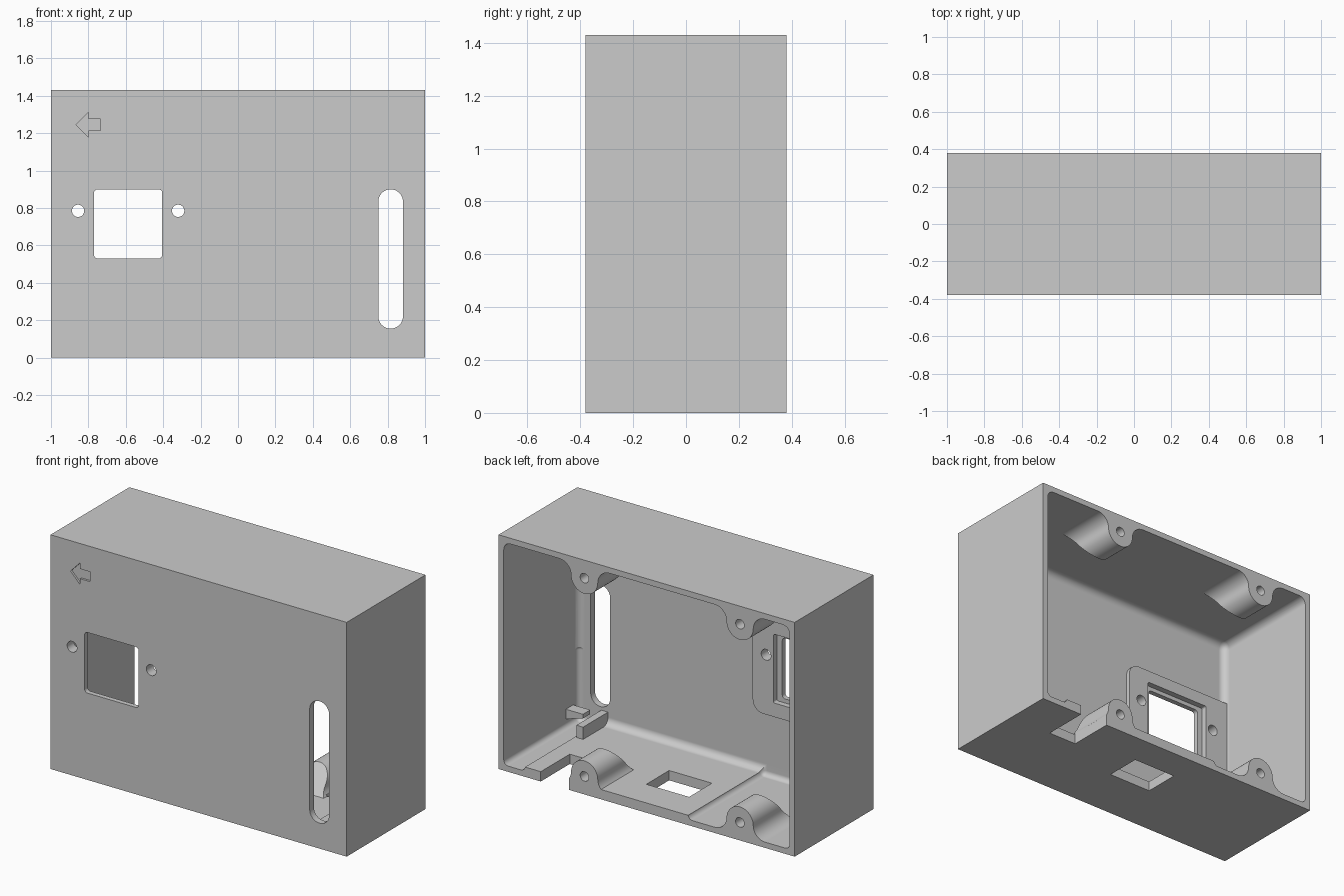
import bpy, bmesh, math

cube = bpy.data.objects.get("Cube")
if cube:
    bpy.data.objects.remove(cube, do_unlink=True)

HX, HY, H, WALL = 1.0, 0.38, 1.43, 0.035

grey = bpy.data.materials.new("light_grey_plastic")
grey.use_nodes = True
grey.diffuse_color = (0.6, 0.6, 0.6, 1)
grey.node_tree.nodes["Principled BSDF"].inputs["Base Color"].default_value = (0.6, 0.6, 0.6, 1)


def finish(name, bm):
    bmesh.ops.recalc_face_normals(bm, faces=bm.faces)
    me = bpy.data.meshes.new(name)
    bm.to_mesh(me)
    bm.free()
    me.materials.append(grey)
    ob = bpy.data.objects.new(name, me)
    bpy.context.collection.objects.link(ob)
    return ob


def box(name, x0, x1, y0, y1, z0, z1, bevel=0):
    bm = bmesh.new()
    bmesh.ops.create_cube(bm, size=1)
    for v in bm.verts:
        v.co = (x1 if v.co.x > 0 else x0, y1 if v.co.y > 0 else y0, z1 if v.co.z > 0 else z0)
    if bevel:
        bmesh.ops.bevel(bm, geom=bm.edges[:], offset=bevel, segments=5, profile=0.5, affect='EDGES')
    return finish(name, bm)


def prism(name, pts, front, back):
    """Extrude an x-z outline along y; front may be a function of z."""
    bm = bmesh.new()
    f = front if callable(front) else (lambda z: front)
    a = [bm.verts.new((x, f(z), z)) for x, z in pts]
    b = [bm.verts.new((x, back, z)) for x, z in pts]
    bm.faces.new(a)
    bm.faces.new(b[::-1])
    n = len(pts)
    for i in range(n):
        bm.faces.new((a[i], b[i], b[(i + 1) % n], a[(i + 1) % n]))
    return finish(name, bm)


def arc(cx, cz, r, a0, a1, n):
    return [(cx + r * math.cos(math.radians(a0 + (a1 - a0) * i / n)),
             cz + r * math.sin(math.radians(a0 + (a1 - a0) * i / n))) for i in range(n + 1)]


def rounded(x0, x1, z0, z1, r, square_left=False):
    """Rounded rectangle outline, optionally with square corners at x0."""
    pts = arc(x1 - r, z0 + r, r, -90, 0, 8) + arc(x1 - r, z1 - r, r, 0, 90, 8)
    if square_left:
        return pts + [(x0, z1), (x0, z0)]
    return pts + arc(x0 + r, z1 - r, r, 90, 180, 8) + arc(x0 + r, z0 + r, r, 180, 270, 8)


def circle(x, z, r):
    return arc(x, z, r, 0, 360, 32)[:-1]


def combine(target, tool, operation):
    mod = target.modifiers.new(operation, 'BOOLEAN')
    mod.operation, mod.solver, mod.object = operation, 'EXACT', tool
    bpy.ops.object.select_all(action='DESELECT')
    target.select_set(True)
    bpy.context.view_layer.objects.active = target
    bpy.ops.object.modifier_apply(modifier=mod.name)
    bpy.data.objects.remove(tool, do_unlink=True)


def add(tool):
    combine(case, tool, 'UNION')


def cut(tool):
    combine(case, tool, 'DIFFERENCE')


# Shell, open at the back, with a raised middle floor
case = box("enclosure", -HX, HX, -HY, HY, 0, H)
inner = HX - WALL
front_in = -HY + 0.04
cut(box("cavity", -inner, inner, front_in, HY + 0.3, 0.06, H - WALL, 0.045))
for x0, x1 in ((-inner, -0.28), (0.82, inner)):
    cut(box("low_floor", x0, x1, front_in, HY + 0.3, WALL, 0.5, 0.03))

# Raised pad behind the window
add(prism("window_pad", rounded(-0.985, -0.23, 0.42, 1.0, 0.07, True), -HY + 0.02, -HY + 0.065))

# Retaining rib and wedge in the front left corner
add(box("retaining_rib", 0.765, 0.81, front_in - 0.02, -0.10, 0.04, 0.135))
add(prism("retaining_wedge", [(0.985, 0.08), (0.985, 0.145), (0.85, 0.145), (0.85, 0.12)], -0.29, -0.22))

# Screw bosses: flared profile with a sloping inner end
R, FLARE, CENTRE = 0.09, 0.08, 0.11
bosses = [(x, top) for x in (0.42, -0.63) for top in (False, True)]
for bx, top in bosses:
    w = R + FLARE
    outline = [(-w, 0.015)] + arc(-w, WALL + FLARE, FLARE, -90, 0, 8)
    outline += arc(0, WALL + FLARE, R, 180, 0, 20)[1:-1]
    outline += arc(w, WALL + FLARE, FLARE, 180, 270, 8) + [(w, 0.015)]
    pts = [(bx + x, H - h if top else h) for x, h in outline]
    add(prism("screw_boss", pts,
              lambda z, t=top: HY - 0.19 - 0.85 * (0.205 - (H - z if t else z)), HY))
for bx, top in bosses:
    cut(prism("screw_hole", circle(bx, H - CENTRE if top else CENTRE, 0.029), HY - 0.17, HY + 0.1))

# Front openings: window with inner step, two screw holes, long slot
cut(prism("window", rounded(-0.77, -0.405, 0.53, 0.9, 0.02), -HY - 0.1, -0.25))
cut(prism("window_step", rounded(-0.805, -0.37, 0.505, 0.925, 0.01), -HY + 0.03, -0.25))
for x in (-0.855, -0.32):
    cut(prism("window_screw", circle(x, 0.785, 0.033), -HY - 0.1, -0.25))
cut(prism("slot", rounded(0.75, 0.882, 0.155, 0.9, 0.0659), -HY - 0.1, -0.25))

# Engraved direction arrow
arrow = [(-0.865, 1.245), (-0.8, 1.178), (-0.8, 1.215), (-0.735, 1.215),
         (-0.735, 1.275), (-0.8, 1.275), (-0.8, 1.312)]
cut(prism("arrow", arrow, -HY - 0.1, -HY + 0.013))

# Floor openings: cable notch at the back edge and a rectangular hole
cut(box("cable_notch", 0.525, 0.715, 0.10, HY + 0.2, -0.1, 0.3))
cut(box("floor_hole", -0.147, 0.142, -0.04, 0.18, -0.1, 0.2))

# Smooth fillets, sharp edges
bpy.ops.object.select_all(action='DESELECT')
case.select_set(True)
bpy.context.view_layer.objects.active = case
bpy.ops.object.shade_smooth_by_angle(angle=math.radians(30))
weighted = case.modifiers.new("weighted_normals", 'WEIGHTED_NORMAL')
weighted.keep_sharp = True
